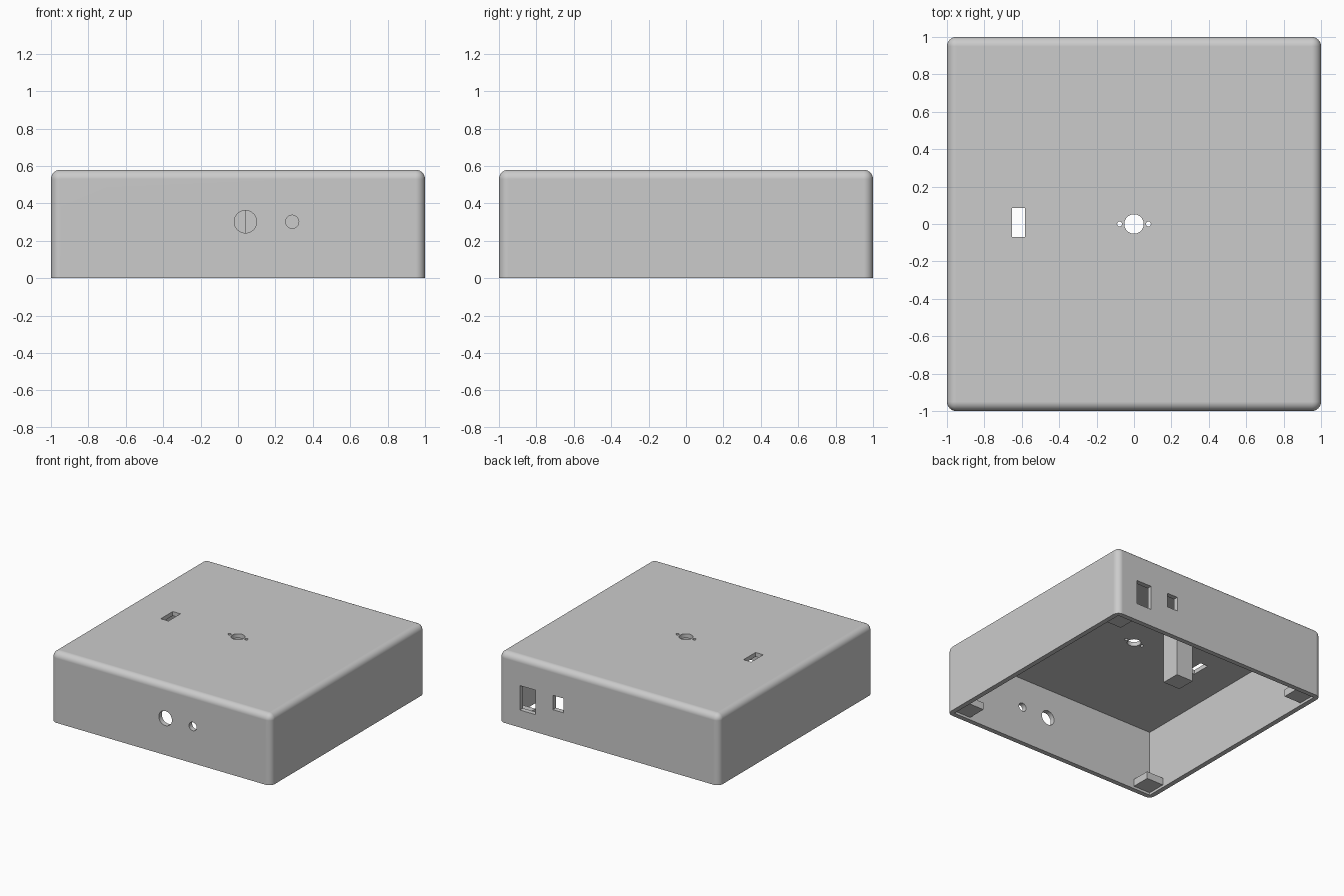
import bpy
import bmesh
from mathutils import Matrix, Vector

if "Cube" in bpy.data.objects:
    bpy.data.objects.remove(bpy.data.objects["Cube"], do_unlink=True)

HEIGHT, WALL, CEILING, RADIUS = 0.58, 0.04, 0.545, 0.05
FOOT_Z, FOOT_HEIGHT, POST = 0.02, 0.06, 0.155

grey = bpy.data.materials.new("plain grey")
grey.use_nodes = True
grey.diffuse_color = (0.6, 0.6, 0.6, 1)
grey.node_tree.nodes["Principled BSDF"].inputs["Base Color"].default_value = (0.6, 0.6, 0.6, 1)


def finish(name, bm):
    mesh = bpy.data.meshes.new(name)
    bm.to_mesh(mesh)
    bm.free()
    mesh.materials.append(grey)
    obj = bpy.data.objects.new(name, mesh)
    bpy.context.collection.objects.link(obj)
    return obj


def box_mesh(low, high):
    low, high = Vector(low), Vector(high)
    bm = bmesh.new()
    bmesh.ops.create_cube(bm, size=1)
    bmesh.ops.scale(bm, vec=high - low, verts=bm.verts)
    bmesh.ops.translate(bm, vec=(low + high) / 2, verts=bm.verts)
    return bm


def box(name, low, high):
    return finish(name, box_mesh(low, high))


def cylinder(name, centre, radius, axis, depth=0.2):
    bm = bmesh.new()
    turn = Matrix.Rotation(1.5707963, 4, "X") if axis == "Y" else Matrix()
    bmesh.ops.create_cone(bm, cap_ends=True, segments=40, radius1=radius, radius2=radius,
                          depth=depth, matrix=Matrix.Translation(centre) @ turn)
    return finish(name, bm)


def activate(obj):
    bpy.ops.object.select_all(action="DESELECT")
    obj.select_set(True)
    bpy.context.view_layer.objects.active = obj


def cut(target, cutter):
    cutter.hide_render = True
    mod = target.modifiers.new("cut", "BOOLEAN")
    mod.operation, mod.solver, mod.object = "DIFFERENCE", "EXACT", cutter
    activate(target)
    bpy.ops.object.modifier_apply(modifier=mod.name)
    bpy.data.objects.remove(cutter, do_unlink=True)


# Outer shell: every edge rounded except those around the open base
bm = box_mesh((-1, -1, 0), (1, 1, HEIGHT))
rounded = [e for e in bm.edges if any(v.co.z > 0.1 for v in e.verts)]
bmesh.ops.bevel(bm, geom=rounded, offset=RADIUS, segments=8, profile=0.5, affect="EDGES")
shell = finish("enclosure_shell", bm)

# Hollow interior, open underneath
inner = 1 - WALL
cut(shell, box("cavity", (-inner, -inner, -0.1), (inner, inner, CEILING)))

# Round holes in the front wall
for x, radius in ((0.04, 0.06), (0.29, 0.035)):
    cut(shell, cylinder("front_hole", (x, -1, 0.302), radius, "Y"))

# Round holes in the top
for x, radius in ((0, 0.052), (-0.077, 0.013), (0.077, 0.013)):
    cut(shell, cylinder("top_hole", (x, 0, HEIGHT), radius, "Z"))

# Slot in the top
cut(shell, box("top_slot", (-0.653, -0.07, 0.5), (-0.583, 0.085, 0.7)))

# Rectangular ports in the back wall
for x1, x2, z1 in ((0.67, 0.81, 0.143), (0.413, 0.51, 0.226)):
    cut(shell, box("back_port", (x1, 0.9, z1), (x2, 1.1, 0.344)))

activate(shell)
bpy.ops.object.shade_smooth_by_angle(angle=0.5)
normals = shell.modifiers.new("even_shading", "WEIGHTED_NORMAL")
normals.keep_sharp = True

# Mounting blocks in the four inner corners, set slightly into the walls
for sx, side in ((-1, "right"), (1, "left")):
    for sy, end in ((-1, "front"), (1, "back")):
        xs = sorted((sx * (inner + 0.01), sx * (inner - POST)))
        ys = sorted((sy * (inner + 0.01), sy * (inner - POST)))
        box(f"corner_block_{end}_{side}", (xs[0], ys[0], FOOT_Z),
            (xs[1], ys[1], FOOT_Z + FOOT_HEIGHT))

# Square post hanging from the ceiling
box("support_post", (0.04 - POST, 0.55 - POST, FOOT_Z - 0.01), (0.04, 0.55, CEILING + 0.01))
